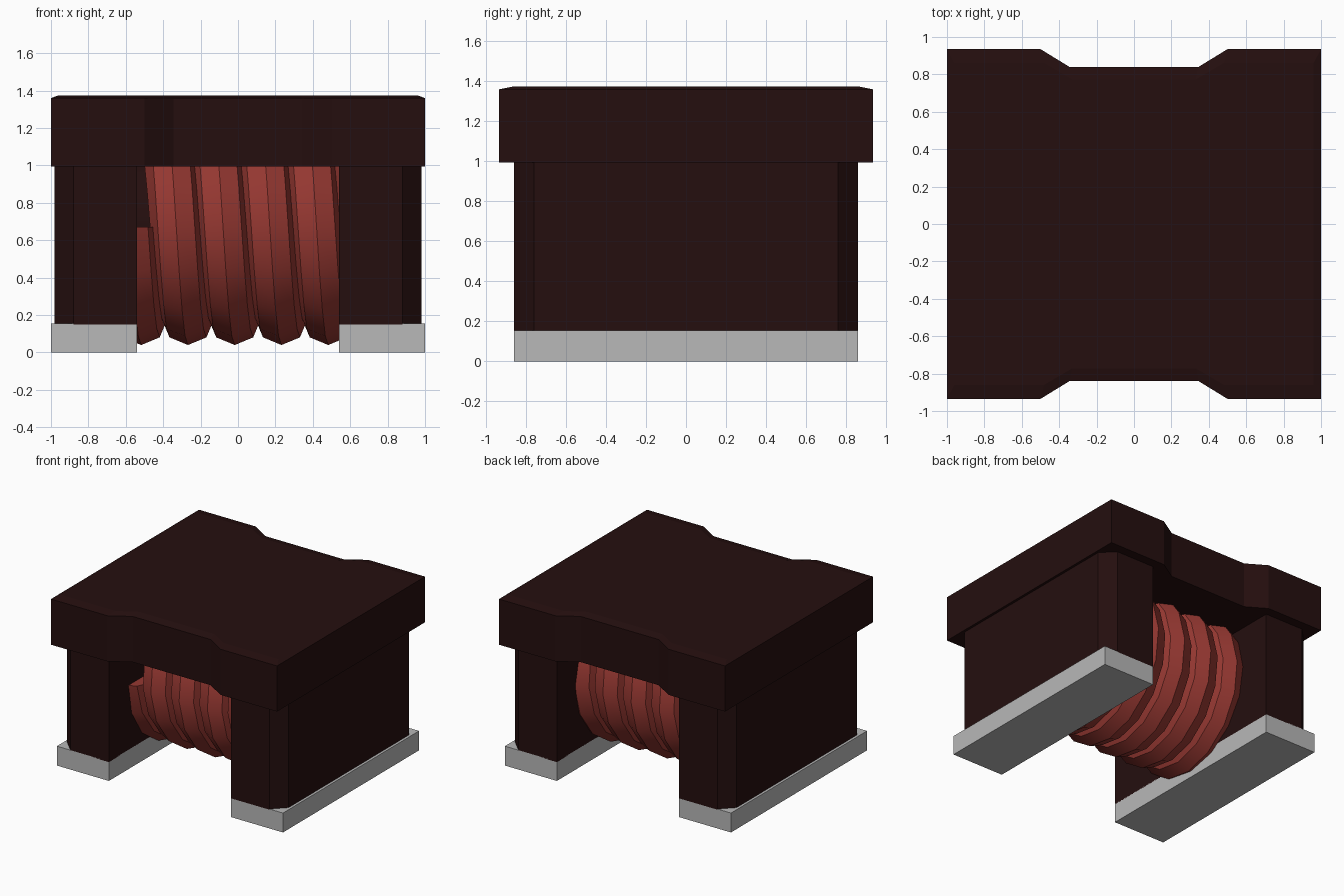
import bpy
import bmesh
from math import sin, cos, pi, radians

cube = bpy.data.objects.get("Cube")
if cube:
    bpy.data.objects.remove(cube, do_unlink=True)


def make_material(name, rgb):
    mat = bpy.data.materials.new(name)
    mat.use_nodes = True
    mat.diffuse_color = (*rgb, 1)
    mat.node_tree.nodes["Principled BSDF"].inputs["Base Color"].default_value = (*rgb, 1)
    return mat


ferrite = make_material("dark ferrite", (0.018, 0.0045, 0.0045))
copper = make_material("red enamelled wire", (0.31, 0.04, 0.032))
metal = make_material("grey terminal metal", (0.48, 0.48, 0.48))


def loft(name, rings, mat):
    """Join a list of equal-length point rings into a closed, capped solid."""
    bm = bmesh.new()
    loops = [[bm.verts.new(p) for p in ring] for ring in rings]
    count = len(loops[0])
    for low, high in zip(loops, loops[1:]):
        for i in range(count):
            j = (i + 1) % count
            bm.faces.new((low[i], low[j], high[j], high[i]))
    bm.faces.new(loops[0][::-1])
    bm.faces.new(loops[-1])
    bmesh.ops.recalc_face_normals(bm, faces=bm.faces)
    mesh = bpy.data.meshes.new(name)
    bm.to_mesh(mesh)
    bm.free()
    mesh.materials.append(mat)
    obj = bpy.data.objects.new(name, mesh)
    bpy.context.collection.objects.link(obj)
    return obj


def smooth(obj):
    bpy.ops.object.select_all(action='DESELECT')
    obj.select_set(True)
    bpy.context.view_layer.objects.active = obj
    bpy.ops.object.shade_smooth_by_angle(angle=radians(30))


def prism(name, outline, z0, z1, mat):
    return loft(name, [[(x, y, z) for x, y in outline] for z in (z0, z1)], mat)


# Top cap: waisted outline with a shallow bevel on its upper edge
half = [(1, -0.935), (1, 0.935), (0.5, 0.935), (0.345, 0.84)]
half = half + [(-x, y) for x, y in half[:1:-1]]
outline = half[1:] + [(-x, -y) for x, y in half[1:]]
outline = [(1, 0.935), (0.5, 0.935), (0.345, 0.84),
           (-0.345, 0.84), (-0.5, 0.935), (-1, 0.935)]
outline += [(-x, -y) for x, y in outline]
levels = [(0.995, 1, 1), (1.36, 1, 1), (1.375, 0.96, 0.92)]
loft("top_cap", [[(x * sx, y * sy, z) for x, y in outline]
                 for z, sx, sy in levels], ferrite)

# Legs with chamfered outer corners, standing on flat terminals
for side, s in (("left", 1), ("right", -1)):
    leg = [(0.54, -0.86), (0.88, -0.86), (0.98, -0.76),
           (0.98, 0.76), (0.88, 0.86), (0.54, 0.86)]
    prism(side + "_leg", [(s * x, y) for x, y in leg], 0.15, 1.0, ferrite)
    pad = [(0.54, -0.86), (1, -0.86), (1, 0.86), (0.54, 0.86)]
    prism(side + "_terminal", [(s * x, y) for x, y in pad], 0, 0.155, metal)

# Round core between the legs
AXIS_Z = 0.67


def circle(x, radius, count):
    return [(x, radius * cos(2 * pi * i / count), AXIS_Z + radius * sin(2 * pi * i / count))
            for i in range(count)]


smooth(loft("winding_core", [circle(x, 0.42, 24) for x in (-0.6, 0.6)], ferrite))

# Octagonal wire wound round the core, starting at the front and going down
TURNS, STEPS, PITCH = 5, 16, 0.25
COIL_RADIUS, WIRE_RADIUS = 0.49, 0.14
rings = []
for step in range(TURNS * STEPS + 1):
    turn = step / STEPS
    angle = 2 * pi * turn
    ring = []
    for k in range(8):
        a = k * pi / 4
        r = COIL_RADIUS + WIRE_RADIUS * cos(a)
        x = -0.58 + PITCH * turn + WIRE_RADIUS * sin(a)
        ring.append((x, -r * cos(angle), AXIS_Z - r * sin(angle)))
    rings.append(ring)
smooth(loft("wire_winding", rings, copper))
